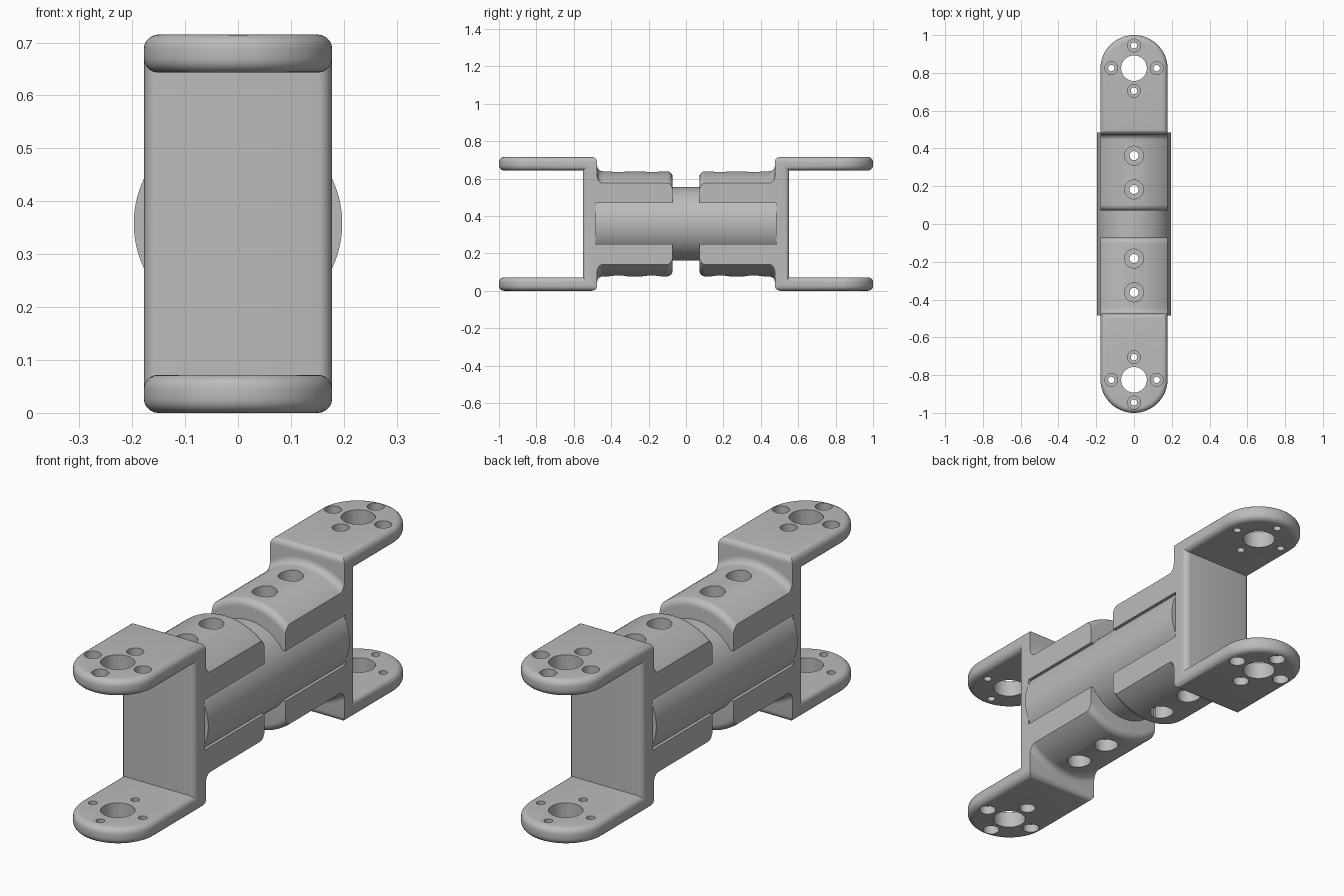
import bpy, bmesh, math
from mathutils import Matrix, Vector

if "Cube" in bpy.data.objects:
    bpy.data.objects.remove(bpy.data.objects["Cube"])

ZC, HW, H = 0.358, 0.178, 0.715   # axis height, half width, full height

metal = bpy.data.materials.new("grey metal")
metal.diffuse_color = (0.5, 0.5, 0.5, 1)
metal.use_nodes = True
metal.node_tree.nodes["Principled BSDF"].inputs["Base Color"].default_value = metal.diffuse_color


def make(name, bm):
    bmesh.ops.recalc_face_normals(bm, faces=bm.faces[:])
    me = bpy.data.meshes.new(name)
    bm.to_mesh(me)
    bm.free()
    ob = bpy.data.objects.new(name, me)
    bpy.context.collection.objects.link(ob)
    return ob


def box(name, x0, x1, y0, y1, z0, z1):
    bm = bmesh.new()
    bmesh.ops.create_cube(bm, size=1)
    for v in bm.verts:
        v.co = Vector(((x0 + x1) / 2 + v.co.x * (x1 - x0),
                       (y0 + y1) / 2 + v.co.y * (y1 - y0),
                       (z0 + z1) / 2 + v.co.z * (z1 - z0)))
    return make(name, bm)


def lathe(name, profile, n=96):
    """Solid of revolution about the long (y) axis from (y, radius) pairs."""
    bm = bmesh.new()
    rings = [[bm.verts.new((r * math.cos(2 * math.pi * i / n), y,
                            ZC + r * math.sin(2 * math.pi * i / n)))
              for i in range(n)] for y, r in profile]
    for a, b in zip(rings, rings[1:]):
        for i in range(n):
            j = (i + 1) % n
            bm.faces.new((a[i], a[j], b[j], b[i]))
    bm.faces.new(rings[0])
    bm.faces.new(rings[-1])
    return make(name, bm)


def drills(name, holes):
    """Vertical cylinders (x, y, radius, z0, z1) in one cutter mesh."""
    bm = bmesh.new()
    for x, y, r, z0, z1 in holes:
        bmesh.ops.create_cone(bm, cap_ends=True, segments=40, radius1=r, radius2=r,
                              depth=z1 - z0,
                              matrix=Matrix.Translation((x, y, (z0 + z1) / 2)))
    return make(name, bm)


def boolean(ob, other, op):
    m = ob.modifiers.new("cut", 'BOOLEAN')
    m.operation, m.solver, m.object = op, 'EXACT', other
    bpy.context.view_layer.objects.active = ob
    bpy.ops.object.modifier_apply(modifier=m.name)
    bpy.data.objects.remove(other, do_unlink=True)


# fork: round-ended block hollowed to a C shape, convex edges rounded
Y0, YW, YC = 0.475, 0.552, 1 - HW
bm = bmesh.new()
pts = [(-HW, Y0), (HW, Y0)]
pts += [(HW * math.cos(math.pi * i / 40), YC + HW * math.sin(math.pi * i / 40))
        for i in range(41)]
face = bm.faces.new([bm.verts.new((x, y, 0)) for x, y in pts])
ext = bmesh.ops.extrude_face_region(bm, geom=[face])
for v in ext["geom"]:
    if isinstance(v, bmesh.types.BMVert):
        v.co.z = H
bracket = make("fork_bracket", bm)
boolean(bracket, box("gap", -1, 1, YW, 2, 0.072, H - 0.072), 'DIFFERENCE')

bm = bmesh.new()
bm.from_mesh(bracket.data)
edges = []
for e in bm.edges:
    a, b = e.verts[0].co, e.verts[1].co
    back_upright = abs(a.y - Y0) < 1e-3 and abs(b.y - Y0) < 1e-3 and abs(a.z - b.z) > 0.1
    if e.is_convex and e.calc_face_angle(0) > 0.6 and not back_upright:
        edges.append(e)
bmesh.ops.bevel(bm, geom=edges, offset=0.027, segments=5, profile=0.5,
                affect='EDGES', clamp_overlap=True)
bm.to_mesh(bracket.data)
bm.free()

# clamp socket: turned shape with rounded nose and root fillet, flat sides
R, F = 0.281, 0.03
prof = [(0.072, R - F)]
prof += [(0.072 + F - F * math.cos(t), R - F + F * math.sin(t))
         for t in [math.pi / 2 * i / 6 for i in range(1, 7)]]
prof += [(Y0 - F + F * math.sin(t), R + F - F * math.cos(t))
         for t in [math.pi / 2 * i / 6 for i in range(7)]]
prof += [(0.50, R + F)]
socket = lathe("socket", prof)
boolean(socket, box("sides", -HW, HW, -1, 1, -1, 2), 'INTERSECT')
boolean(bracket, socket, 'UNION')
boolean(bracket, box("slot", -1, 1, 0, 0.485, 0.25, 0.468), 'DIFFERENCE')

# bolt holes and their counterbores
through, bores = [(0, 0.825, 0.068, -1, 2)], []
for y in (0.183, 0.362):
    through.append((0, y, 0.024, -1, 2))
    bores += [(0, y, 0.05, 0.58, 1), (0, y, 0.05, -0.5, 2 * ZC - 0.58)]
for dx, dy in ((0.12, 0), (-0.12, 0), (0, 0.12), (0, -0.12)):
    through.append((dx, 0.825 + dy, 0.017, -1, 2))
    bores += [(dx, 0.825 + dy, 0.034, H - 0.038, 1), (dx, 0.825 + dy, 0.034, -0.5, 0.038)]
boolean(bracket, drills("through", through), 'DIFFERENCE')
boolean(bracket, drills("bores", bores), 'DIFFERENCE')

# second bracket turned half round
front = bpy.data.objects.new("front_fork_bracket", bracket.data.copy())
front.data.transform(Matrix.Rotation(math.pi, 4, 'Z'))
bpy.context.collection.objects.link(front)
bracket.name = "back_fork_bracket"

# centre tube, drilled for the same bolts
tube = lathe("centre_tube", [(-0.485, 0.197), (0.485, 0.197)])
boolean(tube, drills("tube_holes", [(0, s * y, 0.024, -1, 2)
                                    for s in (1, -1) for y in (0.183, 0.362)]), 'DIFFERENCE')

for ob in (bracket, front, tube):
    ob.data.materials.clear()
    ob.data.materials.append(metal)
    for p in ob.data.polygons:
        p.material_index = 0
    bpy.ops.object.select_all(action='DESELECT')
    ob.select_set(True)
    bpy.context.view_layer.objects.active = ob
    bpy.ops.object.shade_smooth_by_angle(angle=math.radians(30))
